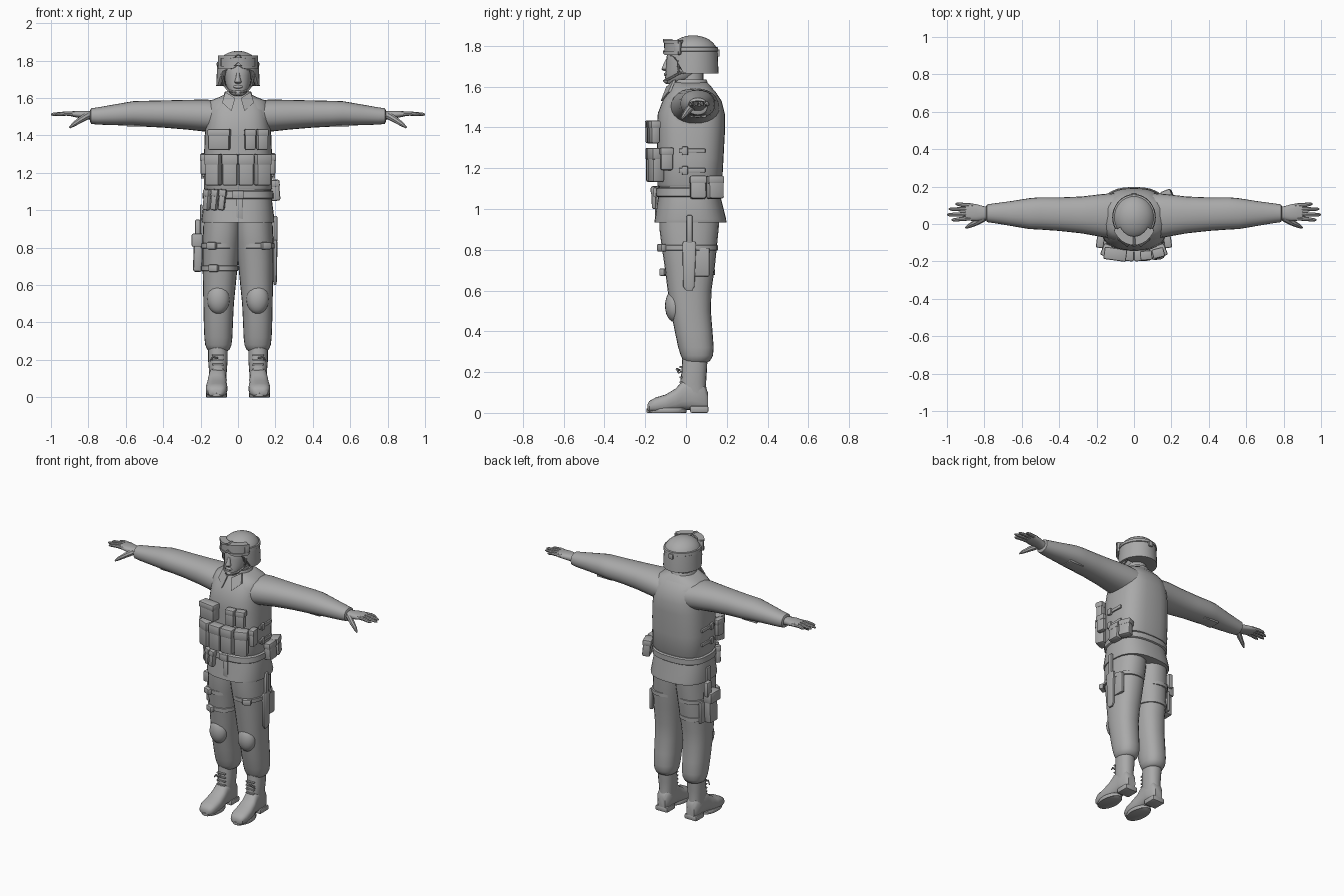
import bpy, bmesh, math
from mathutils import Vector, Matrix

grey = bpy.data.materials.new("plain_grey")
grey.diffuse_color = (0.4, 0.4, 0.4, 1)


def finish(name, bm, mirror=False, angle=40):
    bmesh.ops.recalc_face_normals(bm, faces=bm.faces)
    me = bpy.data.meshes.new(name)
    bm.to_mesh(me)
    bm.free()
    me.materials.append(grey)
    ob = bpy.data.objects.new(name, me)
    bpy.context.collection.objects.link(ob)
    bpy.ops.object.select_all(action='DESELECT')
    ob.select_set(True)
    bpy.context.view_layer.objects.active = ob
    bpy.ops.object.shade_smooth_by_angle(angle=math.radians(angle))
    if mirror:
        ob.modifiers.new("Mirror", 'MIRROR').use_mirror_merge = False
    return ob


def skin(name, rings, mirror=False):
    """Closed skin over a list of point rings."""
    bm = bmesh.new()
    vs = [[bm.verts.new(p) for p in r] for r in rings]
    n = len(vs[0])
    for a, b in zip(vs, vs[1:]):
        for i in range(n):
            bm.faces.new((a[i], a[(i + 1) % n], b[(i + 1) % n], b[i]))
    bm.faces.new(vs[0])
    bm.faces.new(vs[-1])
    return finish(name, bm, mirror)


def loft(name, axis, rows, power=2.4, mirror=False, n=24):
    """Rows hold (position, low, high, low, high) in the two cross axes."""
    rings = []
    for t, a0, a1, b0, b1 in rows:
        ring = []
        for i in range(n):
            w = 2 * math.pi * i / n
            c, s = math.cos(w), math.sin(w)
            a = (a0 + a1) / 2 + (a1 - a0) / 2 * math.copysign(abs(c) ** (2 / power), c)
            b = (b0 + b1) / 2 + (b1 - b0) / 2 * math.copysign(abs(s) ** (2 / power), s)
            ring.append({'x': (t, a, b), 'y': (a, t, b), 'z': (a, b, t)}[axis])
        rings.append(ring)
    return skin(name, rings, mirror)


def tube(name, pts, radii, mirror=False, n=8):
    pts = [Vector(p) for p in pts]
    rings = []
    for i, p in enumerate(pts):
        d = pts[min(i + 1, len(pts) - 1)] - pts[max(i - 1, 0)]
        q = d.to_track_quat('Z', 'Y')
        rings.append([p + q @ Vector((radii[i] * math.cos(2 * math.pi * k / n),
                                      radii[i] * math.sin(2 * math.pi * k / n), 0)) for k in range(n)])
    return skin(name, rings, mirror)


def box(name, c, size, rz=0, ry=0, bevel=0.008, mirror=False):
    bm = bmesh.new()
    bmesh.ops.create_cube(bm, size=1, matrix=Matrix.Diagonal((*size, 1)))
    bmesh.ops.bevel(bm, geom=bm.edges[:], offset=min(bevel, min(size) * 0.3), segments=2,
                    profile=0.5, affect='EDGES')
    bm.transform(Matrix.Translation(c) @ Matrix.Rotation(math.radians(rz), 4, 'Z')
                 @ Matrix.Rotation(math.radians(ry), 4, 'Y'))
    return finish(name, bm, mirror)


def ball(name, c, r, mirror=False):
    bm = bmesh.new()
    bmesh.ops.create_uvsphere(bm, u_segments=20, v_segments=12, radius=1,
                              matrix=Matrix.Translation(c) @ Matrix.Diagonal((*r, 1)))
    return finish(name, bm, mirror)


def pouch(name, c, size, rz=0, ry=0):
    """Pouch body with a slightly larger lid."""
    box(name, c, size, rz, ry, 0.01)
    lid = (size[0] + 0.006, size[1] + 0.006, size[2] * 0.35)
    up = Matrix.Rotation(math.radians(ry), 3, 'Y') @ Vector((0, 0, size[2] * 0.34))
    box(name + "_lid", Vector(c) + Matrix.Rotation(math.radians(rz), 3, 'Z') @ up, lid, rz, ry, 0.008)


# jacket body, skirt and raised vest
loft("jacket", 'z', [
    (0.935, -.192, .192, -.155, .198), (0.95, -.195, .195, -.153, .197), (1.05, -.182, .182, -.138, .172),
    (1.12, -.175, .175, -.13, .168), (1.25, -.175, .175, -.13, .175), (1.4, -.176, .176, -.135, .183),
    (1.5, -.176, .176, -.12, .178), (1.55, -.172, .172, -.10, .16), (1.585, -.15, .15, -.08, .135),
    (1.605, -.10, .10, -.07, .12), (1.62, -.07, .07, -.062, .105)], 2.6, n=32)
loft("vest", 'z', [
    (1.11, -.178, .178, -.137, .172), (1.12, -.183, .183, -.141, .177), (1.25, -.183, .183, -.14, .184),
    (1.4, -.178, .178, -.144, .192), (1.47, -.168, .168, -.138, .19), (1.53, -.16, .16, -.115, .175),
    (1.575, -.14, .14, -.088, .145), (1.59, -.12, .12, -.078, .13)], 2.8, n=32)
loft("belt", 'z', [(1.06, -.183, .183, -.143, .173), (1.065, -.19, .19, -.148, .18),
                   (1.1, -.188, .188, -.146, .18), (1.105, -.182, .182, -.14, .172)], 2.6, n=32)
box("belt_buckle", (0, -.152, 1.083), (.06, .016, .045))
box("jacket_placket", (.01, -.147, 1.0), (.035, .009, .12), bevel=.003)

# collar and flaps
loft("collar", 'z', [(1.57, -.09, .09, -.08, .12), (1.61, -.078, .078, -.066, .11),
                     (1.635, -.07, .07, -.055, .10), (1.63, -.06, .06, -.045, .09)], 2.2)
skin("collar_flap", [[(x, y - d, z) for x, y, z in
                      ((.015, -.085, 1.60), (.035, -.112, 1.53), (.085, -.075, 1.575), (.068, -.05, 1.632))]
                     for d in (0, .012)], True)

# sleeves and cuffs
loft("sleeve", 'x', [
    (.10, -.08, .165, 1.41, 1.585), (.17, -.07, .16, 1.42, 1.592), (.28, -.05, .147, 1.432, 1.59),
    (.40, -.037, .142, 1.442, 1.587), (.50, -.03, .143, 1.447, 1.585), (.56, -.027, .138, 1.452, 1.583),
    (.66, -.01, .122, 1.455, 1.566), (.75, .005, .11, 1.458, 1.55), (.785, .01, .105, 1.462, 1.545),
    (.79, .02, .095, 1.472, 1.535)], 2.2, True)
box("elbow_patch", (.54, .06, 1.456), (.11, .08, .016), mirror=True)

# hands
loft("palm", 'x', [(.77, .022, .092, 1.478, 1.53), (.80, .022, .094, 1.485, 1.53), (.84, .015, .105, 1.492, 1.532),
                   (.88, .018, .112, 1.499, 1.53), (.90, .022, .108, 1.505, 1.527)], 2.5, True, 16)
for nm, y0, y1, tip in (("index", .032, .022, .975), ("middle", .054, .05, 1.0),
                        ("ring", .077, .08, .99), ("little", .098, .107, .955)):
    tube(nm + "_finger", [(.86, y0, 1.515), (.92, (y0 + y1) / 2, 1.517), (tip - .012, y1, 1.513), (tip, y1, 1.511)],
         (.012, .0115, .009, .004), True)
tube("thumb", [(.80, .035, 1.508), (.84, .01, 1.485), (.88, -.01, 1.458), (.90, -.021, 1.442)],
     (.02, .017, .012, .005), True)

# trousers
loft("trouser_leg", 'z', [
    (.98, -.02, .182, -.13, .165), (.90, -.02, .187, -.13, .16), (.82, -.012, .19, -.12, .152),
    (.72, .0, .19, -.105, .142), (.6, .012, .187, -.09, .125), (.5, .022, .185, -.075, .122),
    (.4, .027, .183, -.055, .13), (.32, .03, .18, -.038, .136), (.28, .035, .175, -.025, .132),
    (.255, .045, .165, -.014, .118), (.245, .06, .15, .0, .10)], 2.3, True)
ball("knee_pad", (.105, -.055, .525), (.06, .048, .08), True)
box("thigh_pocket", (.183, .06, .74), (.02, .11, .14), mirror=True)

# boots
loft("boot_foot", 'y', [
    (-.19, .09, .14, .012, .04), (-.18, .072, .16, .004, .058), (-.15, .06, .172, .002, .075),
    (-.10, .056, .172, .003, .09), (-.05, .06, .165, .008, .12), (-.015, .062, .158, .014, .16),
    (.03, .06, .155, .014, .17), (.09, .065, .15, .008, .14), (.108, .08, .135, .012, .10)], 2.7, True, 20)
loft("boot_shaft", 'z', [(.07, .062, .153, -.03, .105), (.14, .06, .155, -.03, .098), (.2, .055, .16, -.022, .102),
                         (.27, .055, .16, -.018, .106)], 2.3, True, 20)
skin("boot_sole", [[(.115 + math.sin(w) * .056 * k, -.095 - math.cos(w) * .098 * k, z)
                    for w in [i * math.pi / 10 for i in range(20)]]
                   for z, k in ((0, .96), (.003, 1), (.02, 1), (.024, .95))], True)
box("boot_heel", (.108, .065, .017), (.09, .09, .034), mirror=True)
for z in (.15, .175, .2, .225):
    box("boot_lace", (.108, -.024, z), (.06, .016, .009), bevel=.003, mirror=True)
tube("lace_bow", [(.108, -.03, .21), (.135, -.045, .215), (.15, -.035, .195)], (.005, .006, .004), True, 6)

# head and neck
loft("neck", 'z', [(1.56, -.065, .065, -.04, .09), (1.63, -.056, .056, -.035, .085),
                   (1.70, -.056, .056, -.03, .085)], 2)
loft("head", 'z', [
    (1.612, -.022, .022, -.092, -.055), (1.622, -.04, .04, -.1, -.01), (1.645, -.056, .056, -.102, .05),
    (1.68, -.068, .068, -.1, .09), (1.72, -.073, .073, -.097, .11), (1.75, -.075, .075, -.095, .115),
    (1.80, -.07, .07, -.075, .11)], 2.3)
loft("nose", 'z', [(1.678, -.012, .012, -.112, -.085), (1.686, -.019, .019, -.121, -.085),
                   (1.71, -.011, .011, -.112, -.085), (1.735, -.008, .008, -.099, -.085)], 2, n=10)
ball("lips", (0, -.1, 1.66), (.025, .009, .009))
ball("chin_cup", (0, -.095, 1.628), (.03, .014, .014))
for nm, a in (("front_chin_strap", (.088, -.04, 1.73)), ("rear_chin_strap", (.085, .05, 1.68))):
    tube(nm, [a, (.071, -.035, 1.665), (.05, -.08, 1.64), (.01, -.108, 1.628)], (.006,) * 4, True, 6)

# helmet: dome, flared skirt with a raised brow, then inner lip
def helmet_ring(k, z=None):
    ring = []
    for i in range(32):
        w = 2 * math.pi * i / 32
        y = .035 + .12 * k * math.sin(w)
        f = min(1, max(0, (y + .065) / .06))
        rim = 1.752 - .088 * f * f * (3 - 2 * f)
        ring.append((.112 * k * math.cos(w), y, rim if z is None else z))
    return ring

rings = [helmet_ring(math.cos(e), 1.765 + .087 * math.sin(e))
         for e in [math.radians(d) for d in (86, 75, 62, 49, 36, 23, 11, 0)]]
skin("helmet", rings + [helmet_ring(1.04), helmet_ring(.9)])

# goggles on the helmet brow
arc = [math.radians(d) for d in range(-150, -29, 10)]
def goggle(name, z0, z1, r0, r1):
    skin(name, [[(r * .108 * math.cos(a), .035 + r * .13 * math.sin(a), z)
                 for r, z in ((r0, z0 + lift), (r1, z0 + lift), (r1, z1), (r0, z1))]
                for a in arc for lift in (.022 * max(0, 1 - abs(math.cos(a)) / .22),)])
goggle("goggle_lens", 1.768, 1.818, .85, 1.09)
goggle("goggle_top_frame", 1.812, 1.828, .78, 1.14)
goggle("goggle_bottom_frame", 1.756, 1.772, .9, 1.14)
box("goggle_side_frame", (.093, -.04, 1.79), (.02, .035, .065), rz=-25, mirror=True)
loft("goggle_strap", 'z', [(1.772, -.112, .112, -.085, .156), (1.774, -.115, .115, -.088, .159),
                           (1.792, -.113, .113, -.086, .157), (1.794, -.108, .108, -.08, .152)], 2, n=32)
box("strap_buckle", (0, .158, 1.765), (.03, .015, .035))

# chest pouches
for s in (-1, 1):
    pouch("inner_magazine_pouch", (s * .043, -.167, 1.215), (.08, .056, .165), s * 3)
    pouch("outer_magazine_pouch", (s * .13, -.148, 1.215), (.08, .06, .165), s * 22)
    pouch("side_pouch", (s * .18, -.095, 1.245), (.035, .06, .11), s * 8)
pouch("utility_pouch", (-.1, -.162, 1.377), (.115, .06, .11), -8)
for x, r in ((.065, 5), (.13, 14)):
    pouch("small_pouch", (x, -.168 + (x - .065) * .2, 1.377), (.058, .045, .11), r)

# belt pouches
for x, y, r in ((-.165, -.1, -40), (-.125, -.135, -22), (-.085, -.15, -10)):
    pouch("belt_pouch", (x, y, 1.055), (.035, .035, .11), r, 6)
pouch("hip_pouch_front", (.197, .06, 1.105), (.05, .078, .11), 2, -5)
pouch("hip_pouch_back", (.185, .142, 1.105), (.05, .078, .11), 22, -5)

# side straps with buckles
for z in (1.19, 1.285):
    box("side_strap", (.183, .03, z), (.014, .13, .022), bevel=.004, mirror=True)
    box("side_buckle", (.189, -.005, z), (.018, .03, .042), bevel=.005, mirror=True)

# thigh rigs: holster on one side, sheath on the other
def leg_strap(name, s, z, y0, y1):
    a, b = sorted((s * .0, s * .195))
    loft(name, 'z', [(z - .014, a, b, y0, y1), (z - .012, a - .003, b + .003, y0 - .004, y1 + .004),
                     (z + .012, a - .003, b + .003, y0 - .004, y1 + .004), (z + .014, a, b, y0, y1)], 2.3)
leg_strap("holster_upper_strap", -1, .81, -.12, .152)
leg_strap("holster_lower_strap", -1, .69, -.103, .138)
leg_strap("sheath_strap", 1, .81, -.12, .152)
for x, z in ((-.14, .81), (-.13, .69), (.15, .81)):
    box("strap_buckle_plate", (x, -.108 - (z - .69) * .1, z), (.055, .03, .038), rz=25 * (1 if x > 0 else -1))
box("holster", (-.213, .04, .77), (.05, .085, .2), ry=2, bevel=.014)
box("holster_cover", (-.218, .035, .84), (.06, .105, .07))
box("pistol_grip", (-.215, .075, .9), (.032, .05, .1), bevel=.01)
box("holster_hanger", (-.196, .04, .95), (.014, .04, .16), bevel=.004)
loft("knife_sheath", 'z', [(.6, .192, .204, .0, .03), (.62, .188, .208, -.014, .042),
                           (.83, .187, .211, -.018, .05), (.84, .19, .207, -.012, .045)], 4, n=16)
box("knife_handle", (.2, .017, .9), (.02, .028, .14))
